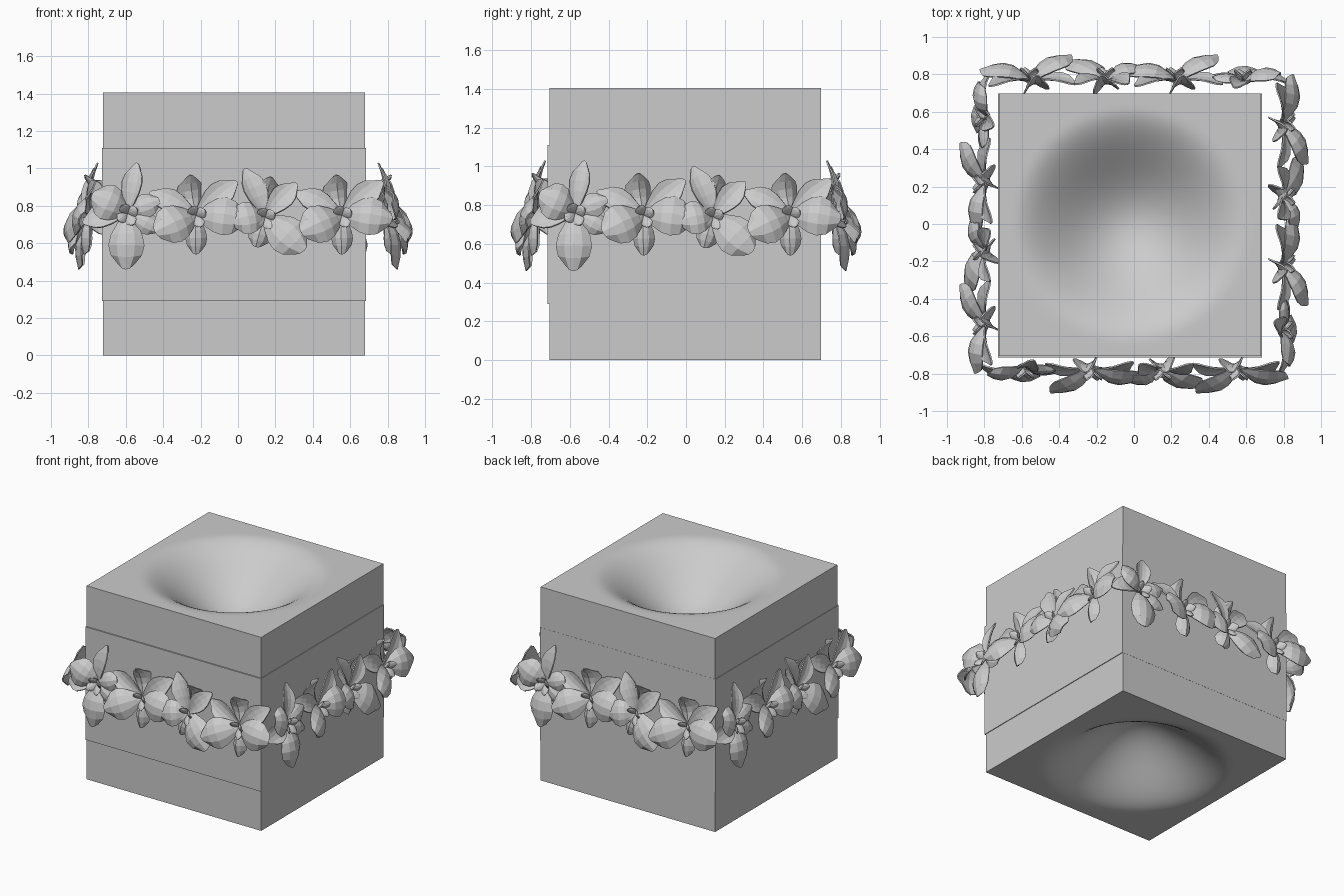
import bpy, bmesh, math
from mathutils import Vector, Matrix

if "Cube" in bpy.data.objects:
    bpy.data.objects.remove(bpy.data.objects["Cube"])


def make_object(name, bm, smooth=False):
    bmesh.ops.recalc_face_normals(bm, faces=bm.faces)
    me = bpy.data.meshes.new(name)
    bm.to_mesh(me)
    bm.free()
    ob = bpy.data.objects.new(name, me)
    bpy.context.collection.objects.link(ob)
    if smooth:
        bpy.ops.object.select_all(action='DESELECT')
        ob.select_set(True)
        bpy.context.view_layer.objects.active = ob
        bpy.ops.object.shade_smooth_by_angle(angle=math.radians(30))
    return ob


# Cube block with a soft bowl-shaped dent in the top and the bottom
HALF, HEIGHT, CX = 0.701, 1.405, -0.021
BOWL_R, BOWL_D = 0.63, 0.33
bm = bmesh.new()
for base, sign in ((HEIGHT, -1), (0.0, 1)):
    made = bmesh.ops.create_grid(bm, x_segments=48, y_segments=48, size=HALF)
    for v in made["verts"]:
        t = min(1.0, math.hypot(v.co.x, v.co.y) / BOWL_R)
        v.co = (v.co.x + CX, v.co.y - 0.004, base + sign * BOWL_D * (1 - t * t) ** 2)
bmesh.ops.bridge_loops(bm, edges=[e for e in bm.edges if e.is_boundary])
make_object("block", bm, True)

# Thin wrap around the middle of the block
bm = bmesh.new()
corners = [(-0.726, -0.715), (0.685, -0.715), (0.685, 0.698), (-0.726, 0.698)]
low = [bm.verts.new((x, y, 0.29)) for x, y in corners]
high = [bm.verts.new((x, y, 1.11)) for x, y in corners]
for i in range(4):
    j = (i + 1) % 4
    bm.faces.new((low[i], low[j], high[j], high[i]))
wrap = make_object("wrap_band", bm)
mod = wrap.modifiers.new("thickness", 'SOLIDIFY')
mod.thickness, mod.offset = 0.012, -1

# Petal: low-poly blade from base to tip, arched outward and cupped
OUTLINE = (0.18, 0.55, 0.88, 1.0, 0.86, 0.42)


def petal(bm, base, tip, width, arch, cup, roll=0.0):
    base, tip = Vector(base), Vector(tip)
    d = tip - base
    side = d.cross(Vector((0, -1, 0))).normalized()
    side = Matrix.Rotation(roll, 3, d.normalized()) @ side
    normal = side.cross(d).normalized()
    rows = []
    for i, wide in enumerate(OUTLINE):
        u = i / (len(OUTLINE) - 1)
        row = []
        for j in range(5):
            v = (j - 2) / 2
            along = u - 0.10 * v * v * max(0, u - 0.5) * 2
            off = arch * math.sin(math.pi * u) + cup * v * v * wide
            row.append(bm.verts.new(base + d * along + side * (v * wide * width / 2) + normal * off))
        rows.append(row)
    for a, b in zip(rows, rows[1:]):
        for j in range(4):
            bm.faces.new((a[j], a[j + 1], b[j + 1], b[j]))


def lip(bm, c):
    # small flared throat in the middle of a flower
    for k in range(4):
        a = math.tau * k / 4 + 0.5
        tip = (c[0] + 0.06 * math.cos(a), c[1] - 0.07, c[2] - 0.01 + 0.06 * math.sin(a))
        petal(bm, c, tip, 0.06, 0.01, -0.01)


# Flowers of one side: centre, then petals as tip offset x, y, z, width, arch, cup, roll
ORCHID = [(-0.03, -0.03, 0.215, 0.14, -0.03, -0.05, 0.2),
          (0.00, -0.03, -0.21, 0.11, 0.03, -0.05, 0.1),
          (-0.22, -0.14, -0.09, 0.21, 0.05, -0.04, 0.2),
          (0.27, -0.06, -0.02, 0.21, 0.06, -0.04, -0.3),
          (-0.25, 0.02, 0.12, 0.13, 0.02, 0.02, 0.3),
          (0.22, 0.03, 0.18, 0.14, 0.02, 0.02, -0.2)]
LEANING = [(-0.11, 0.02, 0.26, 0.13, 0.02, 0.02, 0.3),
           (0.03, -0.03, 0.215, 0.14, -0.03, -0.05, 0.2),
           (0.17, 0.02, 0.18, 0.13, 0.02, 0.02, -0.2),
           (-0.05, -0.03, -0.16, 0.12, 0.03, -0.05, 0.1),
           (0.21, -0.11, -0.18, 0.21, 0.05, -0.04, -0.2),
           (-0.18, -0.08, -0.02, 0.18, 0.05, -0.03, 0.3)]
CORNER = [(-0.19, -0.05, 0.10, 0.20, 0.05, -0.04, 0.3),
          (0.05, 0.03, 0.27, 0.11, 0.02, 0.02, -0.2),
          (-0.01, -0.07, -0.30, 0.19, 0.05, -0.04, 0.1),
          (0.17, -0.03, 0.07, 0.13, 0.03, -0.03, -0.3),
          (-0.24, 0.00, -0.05, 0.14, 0.03, 0.02, 0.4),
          (0.17, -0.04, -0.09, 0.12, 0.03, -0.03, -0.2)]
FLOWERS = [("corner_flower", (-0.59, -0.78, 0.76), CORNER),
           ("left_flower", (-0.225, -0.79, 0.75), ORCHID),
           ("middle_flower", (0.145, -0.79, 0.74), LEANING),
           ("right_flower", (0.555, -0.79, 0.75), ORCHID)]

# Garland: the row of four flowers repeated on all four sides
for label, c, petals in FLOWERS:
    for side_no, where in enumerate(("front", "right", "back", "left")):
        bm = bmesh.new()
        for x, y, z, w, arch, cup, roll in petals:
            petal(bm, c, (c[0] + x, c[1] + y, c[2] + z), w, arch, cup, roll)
        lip(bm, c)
        turn = Matrix.Rotation(side_no * math.pi / 2, 4, 'Z')
        fit = Matrix.Diagonal((1.0, 0.97, 1.0, 1.0))
        bmesh.ops.transform(bm, matrix=fit @ turn, verts=bm.verts)
        ob = make_object(where + "_" + label, bm)
        mod = ob.modifiers.new("thickness", 'SOLIDIFY')
        mod.thickness, mod.offset = 0.008, 0
